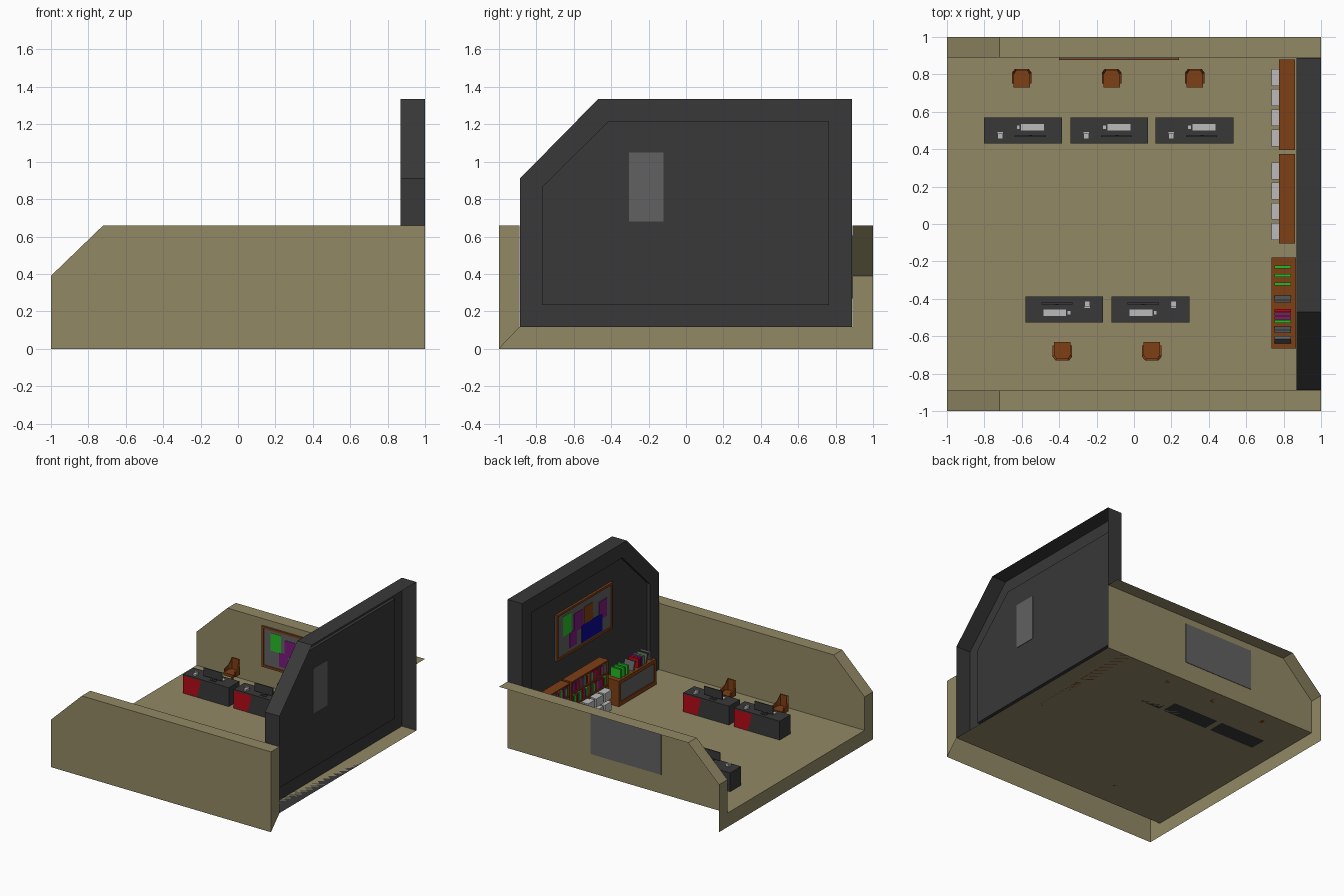
import bpy, bmesh, math, random
from mathutils import Matrix, Vector

if "Cube" in bpy.data.objects:
    bpy.data.objects.remove(bpy.data.objects["Cube"])

random.seed(4)
FLOOR = 0.115


def mat(name, r, g, b):
    m = bpy.data.materials.new(name)
    m.diffuse_color = (r, g, b, 1)
    m.use_nodes = True
    m.node_tree.nodes["Principled BSDF"].inputs["Base Color"].default_value = m.diffuse_color
    return m


TAN = mat("tan", .29, .25, .13)
DARK = mat("charcoal", .04, .04, .04)
WOOD = mat("wood", .21, .05, .008)
GREY = mat("grey", .12, .12, .12)
LIGHT = mat("light_grey", .5, .5, .5)
RED = mat("red", .45, .003, .01)
GREEN = mat("green", .02, .5, .02)
PURPLE = mat("purple", .2, .01, .2)
BLUE = mat("blue", .003, .003, .3)


def mesh(name, polys, m, tf=Matrix()):
    """Object from polygons given as coordinate lists; shared corners are welded."""
    bm = bmesh.new()
    for p in polys:
        bm.faces.new([bm.verts.new(tf @ Vector(c)) for c in p])
    bmesh.ops.remove_doubles(bm, verts=bm.verts, dist=1e-5)
    me = bpy.data.meshes.new(name)
    bm.to_mesh(me)
    bm.free()
    me.materials.append(m)
    ob = bpy.data.objects.new(name, me)
    bpy.context.collection.objects.link(ob)
    return ob


def box(name, x0, x1, y0, y1, z0, z1, m, tf=Matrix()):
    bm = bmesh.new()
    size = Matrix.Diagonal((x1 - x0, y1 - y0, z1 - z0, 1))
    mid = Matrix.Translation(((x0 + x1) / 2, (y0 + y1) / 2, (z0 + z1) / 2))
    bmesh.ops.create_cube(bm, size=1, matrix=tf @ mid @ size)
    me = bpy.data.meshes.new(name)
    bm.to_mesh(me)
    bm.free()
    me.materials.append(m)
    ob = bpy.data.objects.new(name, me)
    bpy.context.collection.objects.link(ob)
    return ob


def cylinder(name, r, z0, z1, m, tf):
    bm = bmesh.new()
    bmesh.ops.create_cone(bm, cap_ends=True, segments=16, radius1=r, radius2=r, depth=z1 - z0,
                          matrix=tf @ Matrix.Translation((0, 0, (z0 + z1) / 2)))
    me = bpy.data.meshes.new(name)
    bm.to_mesh(me)
    bm.free()
    me.materials.append(m)
    bpy.context.collection.objects.link(bpy.data.objects.new(name, me))


def strips(loops):
    """Quads between successive closed loops."""
    out = []
    for a, b in zip(loops, loops[1:]):
        n = len(a)
        out += [[a[i], a[(i + 1) % n], b[(i + 1) % n], b[i]] for i in range(n)]
    return out


# Room shell: floor, low chamfered side walls, open back and underside
W, I, H = 1.0, 0.89, 0.66
room = [
    [(-1, -W, 0), (1, -W, 0), (1, -W, H), (-.72, -W, H), (-1, -W, .39)],
    [(-1, y, z) for y, z in ((W, 0), (-W, 0), (-W, .39), (-I, .39), (-I, FLOOR),
                             (I, FLOOR), (I, .39), (W, .39))],
    [(-1, -I, FLOOR), (1, -I, FLOOR), (1, I, FLOOR), (-1, I, FLOOR)],
    [(1, -W, 0), (1, -I, FLOOR), (1, -I, H), (1, -W, H)],
]
for s in (-1, 1):
    room += [
        [(-1, s * I, FLOOR), (1, s * I, FLOOR), (1, s * I, H), (-.72, s * I, H), (-1, s * I, .39)],
        [(-.72, s * I, H), (1, s * I, H), (1, s * W, H), (-.72, s * W, H)],
        [(-1, s * I, .39), (-.72, s * I, H), (-.72, s * W, H), (-1, s * W, .39)],
    ]
mesh("room_shell", room, TAN)

# Tall dark wall: open-backed shell with a recessed panel
outer = [(-.888, FLOOR), (.888, FLOOR), (.888, 1.335), (-.47, 1.335), (-.888, .91)]
inner = [(-.77, .235), (.765, .235), (.765, 1.215), (-.415, 1.215), (-.77, .865)]
loops = [[(x, y, z) for y, z in prof] for x, prof in
         ((1, outer), (.868, outer), (.868, inner), (.893, inner))]
mesh("tall_wall", strips(loops) + [loops[-1]], DARK)

# Notice boards: local u runs left to right, v upward, front faces -y
papers = [(.12, .27, .12, .55, GREEN), (.24, .37, .55, .88, PURPLE), (.32, .47, .2, .6, PURPLE),
          (.5, .65, .18, .58, WOOD), (.76, .9, .27, .66, PURPLE), (.45, .82, .55, .92, BLUE)]


def notice_board(w, h, tf):
    f = .018
    box("board_panel", 0, w, -.006, .004, 0, h, GREY, tf)
    for z in (0, h - f):
        box("board_frame_rail", 0, w, -.014, .002, z, z + f, WOOD, tf)
    for x in (0, w - f):
        box("board_frame_side", x, x + f, -.014, .002, f, h - f, WOOD, tf)
    for i, (u0, u1, v0, v1, m) in enumerate(papers):
        y = -.008 - i * .0006
        box("pinned_paper", u0 * w, u1 * w, y, -.005, h * (1 - v1), h * (1 - v0), m, tf)


notice_board(.64, .335, Matrix.Translation((-.4, .89, .27)))
notice_board(.73, .38, Matrix.Translation((.886, .43, .68)) @ Matrix.Rotation(-math.pi / 2, 4, 'Z'))
box("board_backing", .89, .897, -.305, -.12, .68, 1.05, GREY)


# Desk with computer; local front faces -y
def desk(x, y, rot):
    tf = Matrix.Translation((x, y, FLOOR)) @ Matrix.Rotation(rot, 4, 'Z')
    t = .155
    box("desk_body", -.208, .208, -.07, .07, 0, t, DARK, tf)
    mesh("desk_red_panel", [[(-.208, -.0715, .002), (-.08, -.0715, .002),
                             (-.045, -.0715, t - .01), (-.208, -.0715, t - .01)]], RED, tf)
    box("keyboard", -.01, .112, .001, .034, t, t + .008, LIGHT, tf)
    box("mouse", -.033, -.018, .008, .026, t, t + .008, LIGHT, tf)
    box("monitor_base", .015, .065, -.045, -.015, t, t + .005, DARK, tf)
    box("monitor_stand", .032, .048, -.032, -.024, t, t + .03, DARK, tf)
    box("monitor_screen", -.045, .122, -.036, -.027, t + .018, t + .085, DARK, tf)
    box("phone_base", -.138, -.108, -.045, -.01, t, t + .014, LIGHT, tf)
    box("phone_handset", -.14, -.106, -.018, -.006, t + .014, t + .024, LIGHT, tf)


# Tub chair; local front faces -y
def chair(x, y, rot):
    tf = Matrix.Translation((x, y, FLOOR)) @ Matrix.Rotation(rot, 4, 'Z')
    cylinder("chair_foot", .022, 0, .01, WOOD, tf)
    cylinder("chair_stem", .009, .01, .08, WOOD, tf)
    box("chair_seat", -.044, .044, -.05, .042, .075, .098, WOOD, tf)
    path = [(-.052, -.03, .12), (-.052, .03, .135), (-.036, .05, .19),
            (.036, .05, .19), (.052, .03, .135), (.052, -.03, .12)]
    rings = []
    for px, py, h in path:
        qx, qy = px * .8, py - (.01 if py > 0 else 0)
        rings.append([(px, py, .075), (px, py, h), (qx, qy, h), (qx, qy, .075)])
    mesh("chair_back", strips(rings) + [rings[0], rings[-1]], WOOD, tf)


for x in (-.593, -.132, .323):
    desk(x, .5, 0)
for x in (-.373, .088):
    desk(x, -.457, math.pi)
for x in (-.6, -.12, .325):
    chair(x, .78, 0)
for x in (-.383, .095):
    chair(x, -.68, math.pi)

# Bookcases with books and projecting file boxes
for y0, y1 in ((.395, .88), (-.105, .375)):
    box("bookcase_back", .85, .862, y0, y1, FLOOR, .52, WOOD)
    for y in (y0, (y0 + y1) / 2 - .006, y1 - .012):
        box("bookcase_upright", .776, .85, y, y + .012, FLOOR, .52, WOOD)
    for z in (FLOOR, .21, .31, .41, .508):
        box("bookcase_shelf", .776, .85, y0, y1, z, z + .012, WOOD)
    for z in (.322, .422):
        y = y0 + .016
        while y < y1 - .035:
            t = random.uniform(.014, .024)
            if abs(y + t / 2 - (y0 + y1) / 2) > .02:
                box("book", .785, .84, y, y + t - .002, z, z + random.uniform(.06, .08),
                    random.choice((GREEN, RED, PURPLE, GREY)))
            y += t
    for i in range(4):
        y = y0 + .02 + i * .108
        for z in (.127, .222):
            box("file_box", .735, .845, y, y + .09, z, z + .07, LIGHT)

# Low display cabinet with glazed front and a row of books on top
box("cabinet_body", .745, .865, -.665, -.18, FLOOR, .325, WOOD)
box("cabinet_glass", .741, .746, -.64, -.205, .15, .295, GREY)
for z0, z1 in ((FLOOR, .15), (.295, .325)):
    box("cabinet_rail", .735, .745, -.665, -.18, z0, z1, WOOD)
for y in (-.665, -.205):
    box("cabinet_stile", .735, .745, y, y + .025, .15, .295, WOOD)
for y, m, a in ((-.23, GREEN, 0), (-.275, GREEN, 0), (-.32, GREEN, 0), (-.39, GREY, 18),
                (-.462, RED, 0), (-.482, PURPLE, 0), (-.502, PURPLE, 0), (-.522, GREEN, 0),
                (-.555, GREY, 15), (-.63, GREY, -18)):
    tf = Matrix.Translation((.795, y, .325)) @ Matrix.Rotation(math.radians(a), 4, 'X')
    box("cabinet_book", -.045, .045, -.008, .008, 0, .075, m, tf)
